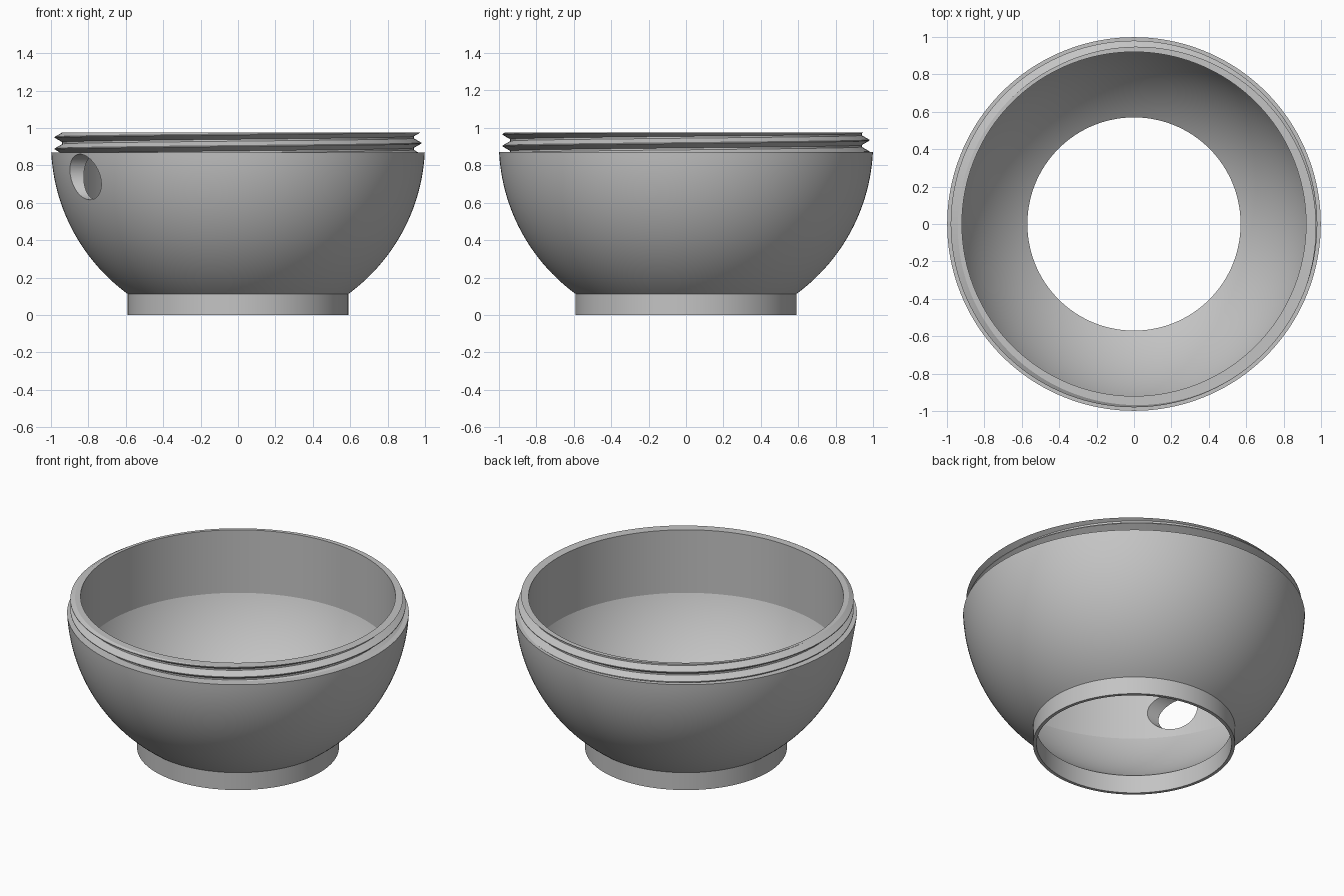
import bpy, bmesh, math

if "Cube" in bpy.data.objects:
    bpy.data.objects.remove(bpy.data.objects["Cube"], do_unlink=True)

SEGMENTS = 160
CENTRE_Z = 0.92                      # centre of the spherical shell
LEDGE_Z, RIM_Z = 0.87, 0.975
INNER_R, ROOT_R, CREST_R = 0.92, 0.94, 0.98
FOOT_IN, FOOT_OUT = 0.57, 0.59
PITCH = 0.062

grey = bpy.data.materials.new("light_grey")
grey.use_nodes = True
colour = (0.55, 0.55, 0.55, 1)
grey.diffuse_color = colour
grey.node_tree.nodes["Principled BSDF"].inputs["Base Color"].default_value = colour


def lathe(name, profile_at, closed):
    """Sweep a profile of (radius, z) points, which may vary with the turn, round z."""
    bm = bmesh.new()
    columns = []
    for i in range(SEGMENTS + 1):
        a = math.tau * i / SEGMENTS
        columns.append([bm.verts.new((r * math.cos(a), r * math.sin(a), z))
                        for r, z in profile_at(i / SEGMENTS)])
    count = len(columns[0])
    for left, right in zip(columns, columns[1:]):
        for k in range(count if closed else count - 1):
            n = (k + 1) % count
            bm.faces.new((left[k], right[k], right[n], left[n]))
    bmesh.ops.remove_doubles(bm, verts=bm.verts, dist=0.00005)
    mesh = bpy.data.meshes.new(name)
    bm.to_mesh(mesh)
    bm.free()
    mesh.materials.append(grey)
    obj = bpy.data.objects.new(name, mesh)
    bpy.context.collection.objects.link(obj)
    return obj


def select(obj):
    bpy.ops.object.select_all(action='DESELECT')
    obj.select_set(True)
    bpy.context.view_layer.objects.active = obj


def arc(radius, start, end, steps=32):
    """Points on the lower sphere between two angles from straight down."""
    angles = [start + (end - start) * i / steps for i in range(steps + 1)]
    return [(radius * math.sin(t), CENTRE_Z - radius * math.cos(t)) for t in angles]


# Bowl: straight inner wall, spherical shell, open foot ring and ledge
shell_in, shell_out = 0.985, 1.0
inner = arc(shell_in, math.asin(INNER_R / shell_in), math.asin(FOOT_IN / shell_in))
outer = arc(shell_out, math.asin(FOOT_OUT), math.acos(CENTRE_Z - LEDGE_Z))
neck_top = RIM_Z - 0.0005
section = ([(0.93, neck_top), (INNER_R, neck_top)] + inner
           + [(FOOT_IN, 0), (FOOT_OUT, 0)] + outer + [(0.93, LEDGE_Z)])
bowl = lathe("bowl_body", lambda turn: section, True)

# Side hole through one wall
bpy.ops.mesh.primitive_cylinder_add(vertices=64, radius=0.122, depth=0.8,
                                    location=(-0.9, -0.53, 0.738),
                                    rotation=(0, math.pi / 2, 0))
cutter = bpy.context.object
cutter.name = "hole_cutter"
cutter.hide_render = True
cutter.data.materials.append(grey)
cut = bowl.modifiers.new("side_hole", 'BOOLEAN')
cut.operation, cut.solver, cut.object = 'DIFFERENCE', 'EXACT', cutter
select(bowl)
bpy.ops.object.modifier_apply(modifier=cut.name)
bpy.data.objects.remove(cutter, do_unlink=True)


# Screw thread: crests climb one pitch per turn, trimmed at ledge and rim
def thread_radius(turn, z):
    phase = ((z - 0.919) / PITCH - turn) % 1
    away = min(phase, 1 - phase)
    return CREST_R - (CREST_R - ROOT_R) * min(1, max(0, away - 0.04) / 0.38)


def thread_profile(turn):
    points = []
    for lap in range(-4, 4):
        for step in (-0.42, -0.04, 0.04, 0.42):
            z = 0.919 + PITCH * (lap + turn + step)
            z = min(RIM_Z, max(LEDGE_Z, z))
            points.append((thread_radius(turn, z), z))
    return points + [(INNER_R, RIM_Z)]


collar = lathe("threaded_collar", thread_profile, False)

for part in (bowl, collar):
    select(part)
    bpy.ops.object.shade_smooth_by_angle(angle=math.radians(16))
